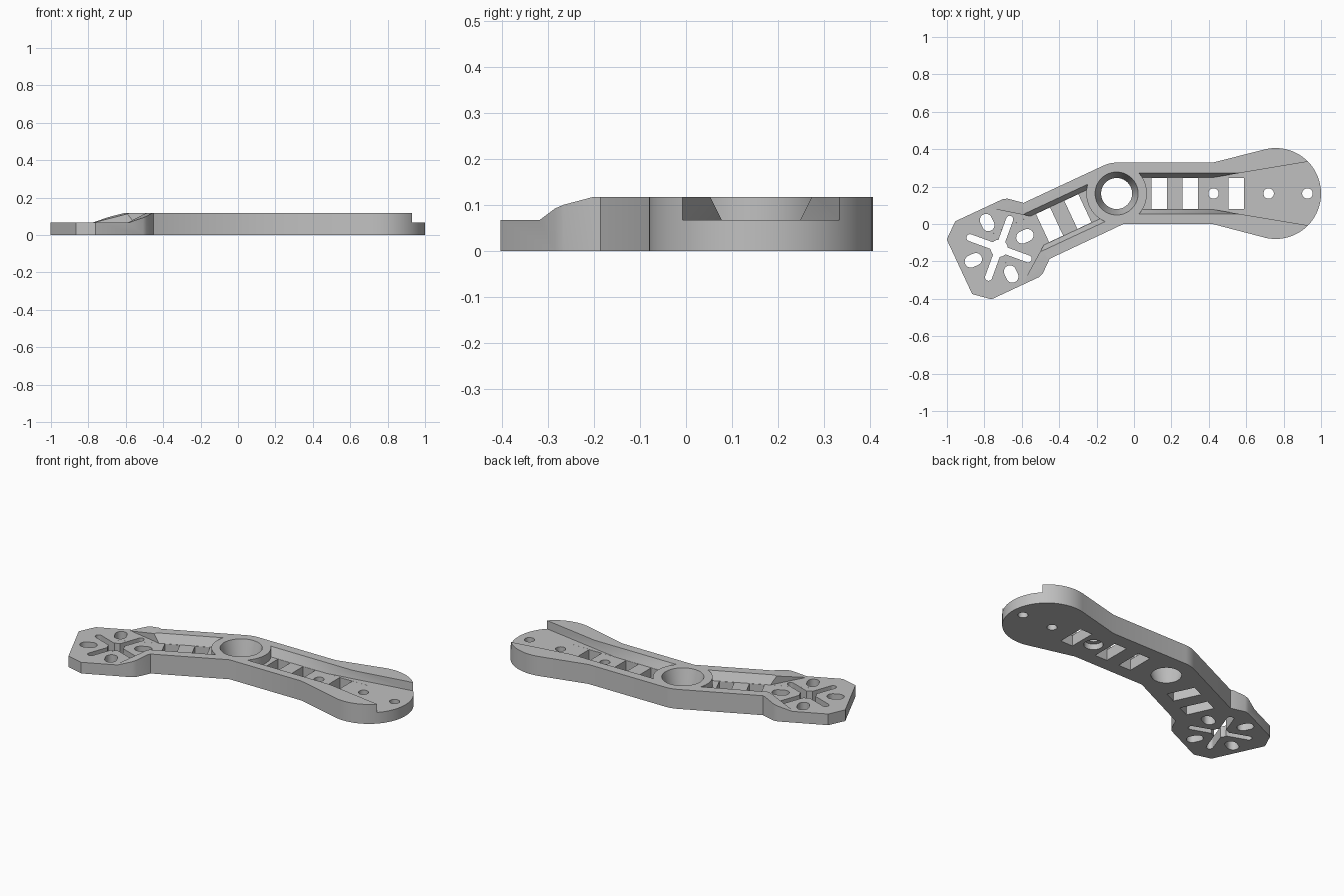
import bpy
import bmesh
from math import sin, cos, radians, pi
from mathutils import Matrix, Vector

if "Cube" in bpy.data.objects:
    bpy.data.objects.remove(bpy.data.objects["Cube"])

HEIGHT, FLOOR, TOP = 0.117, 0.067, 0.167
HALF = 0.165                       # half width of the arms
HUB = Vector((-0.093, 0.163, 0))
STRAIGHT = Matrix.Translation(HUB)                       # arm towards +x
ANGLED = STRAIGHT @ Matrix.Rotation(radians(25), 4, "Z")  # arm towards the mount
ORDER = {"x": (2, 0, 1), "y": (0, 2, 1), "z": (0, 1, 2)}


def arc(center, radius, start, end, steps):
    """Points on an arc, angles in degrees."""
    angles = [radians(start + (end - start) * i / steps) for i in range(steps + 1)]
    return [(center[0] + radius * cos(a), center[1] + radius * sin(a)) for a in angles]


def prism(name, points, low, high, frame=Matrix(), axis="z"):
    """Extrude a flat profile along an axis of the frame."""
    bm = bmesh.new()
    rings = []
    for depth in (low, high):
        ring = []
        for p in points:
            raw = (p[0], p[1], depth)
            ring.append(bm.verts.new(frame @ Vector([raw[i] for i in ORDER[axis]])))
        bm.faces.new(ring)
        rings.append(ring)
    for i in range(len(points)):
        j = (i + 1) % len(points)
        bm.faces.new((rings[0][i], rings[0][j], rings[1][j], rings[1][i]))
    return finish(name, bm)


def cone(name, center, r_low, r_high, low, high, sides=48):
    """Upright cone or cylinder."""
    bm = bmesh.new()
    place = Matrix.Translation((center[0], center[1], (low + high) / 2))
    bmesh.ops.create_cone(bm, cap_ends=True, segments=sides, radius1=r_low,
                          radius2=r_high, depth=high - low, matrix=place)
    return finish(name, bm)


def finish(name, bm):
    bmesh.ops.recalc_face_normals(bm, faces=bm.faces)
    if bm.calc_volume(signed=True) < 0:
        bmesh.ops.reverse_faces(bm, faces=bm.faces)
    mesh = bpy.data.meshes.new(name)
    bm.to_mesh(mesh)
    bm.free()
    obj = bpy.data.objects.new(name, mesh)
    bpy.context.collection.objects.link(obj)
    return obj


def measure(mesh):
    """Volume and number of open or doubled edges."""
    bm = bmesh.new()
    bm.from_mesh(mesh)
    result = bm.calc_volume(signed=True), sum(not e.is_manifold for e in bm.edges)
    bm.free()
    return result


def cut(target, cutter):
    """Subtract the cutter with the solver giving the cleanest solid."""
    cutter.hide_render = True
    before = measure(target.data)[0]
    mod = target.modifiers.new("cut", "BOOLEAN")
    mod.operation = "DIFFERENCE"
    mod.object = cutter
    best, fewest = None, None
    for solver in ("MANIFOLD", "EXACT", "FLOAT"):
        mod.solver = solver
        bpy.context.view_layer.update()
        evaluated = target.evaluated_get(bpy.context.evaluated_depsgraph_get())
        mesh = bpy.data.meshes.new_from_object(evaluated)
        volume, flaws = measure(mesh)
        if before * 0.4 < volume < before * 0.99999 and (best is None or flaws < fewest):
            best, fewest = mesh, flaws
        if fewest == 0:
            break
    target.modifiers.remove(mod)
    if best:
        target.data = best
    bpy.data.objects.remove(cutter)


def mirrored(points):
    """Close a half profile across its long axis."""
    return points + [(x, -y) for x, y in reversed(points)]


def capsule(half, radius, angle, center):
    """Rounded slot outline."""
    pts = arc((half, 0), radius, -90, 90, 10) + arc((-half, 0), radius, 90, 270, 10)
    c, s = cos(angle), sin(angle)
    return [(center[0] + x * c - y * s, center[1] + x * s + y * c) for x, y in pts]


def to_world(points):
    return [tuple((ANGLED @ Vector((x, y, 0)))[:2]) for x, y in points]


# Body outline: rounded end, hub corner and mount
END = (0.757, 0.163)
end_arc = arc(END, 0.243, -102.8, 102.8, 48)
mount_side = [(-0.472, HALF), (-0.54, 0.222), (-0.565, 0.23), (-0.845, 0.23), (-0.927, 0.161)]
outline = [(-0.056, 0), (0.42, 0)] + end_arc + [(0.42, 0.328)]
outline += arc(HUB, HALF, 90, 115, 6) + to_world(mirrored(mount_side))
body = prism("bent_arm", outline, 0, HEIGHT)

# Mount lowered to floor height with a ramp up to the arm
ramp = [(-1.2, FLOOR), (-0.645, FLOOR), (-0.486, HEIGHT), (-0.327, TOP), (-1.2, TOP)]
cut(body, prism("ramp_cutter", ramp, -0.5, 0.5, ANGLED, "y"))

# Channels with sloping walls, stopping at the round hub
deep = FLOOR - 0.0003
section = [(-0.085, deep), (0.085, deep), (0.135, TOP), (-0.135, TOP)]
for frame, low, high in ((STRAIGHT, 0, 0.79), (ANGLED, -0.7, 0)):
    channel = prism("channel_cutter", section, low, high, frame, "x")
    cut(channel, cone("hub_keeper", HUB, 0.162, 0.162, -0.1, 0.3, 64))
    cut(body, channel)

# Flared openings at both channel ends
end_flare = mirrored([(0.393, 0.065), (1.143, 0.19)])
mount_flare = mirrored([(-0.46, 0.078), (-0.68, 0.24)])
cut(body, prism("end_flare_cutter", end_flare, FLOOR, TOP, STRAIGHT))
cut(body, prism("mount_flare_cutter", mount_flare, FLOOR - 0.0001, TOP, ANGLED))

# Tapered hub bore
cut(body, cone("bore_cutter", HUB, 0.0775, 0.1205, -0.02, HEIGHT + 0.02, 64))

# Rectangular windows in the channel floors
windows = [(STRAIGHT, 0.186), (STRAIGHT, 0.353), (STRAIGHT, 0.598),
           (ANGLED, -0.27), (ANGLED, -0.437)]
for frame, start in windows:
    rect = mirrored([(start, 0.083), (start + 0.083, 0.083)])
    cut(body, prism("window_cutter", rect, -0.1, 0.1, frame))

# Screw holes, the first one counterbored from below
for x in (0.425, 0.72, 0.927):
    cut(body, cone("screw_cutter", (x, END[1]), 0.028, 0.028, -0.1, 0.2, 24))
cut(body, cone("counterbore_cutter", (0.425, END[1]), 0.053, 0.053, -0.1, 0.035, 32))

# Mount cutouts: crossed slots, centre hole and four oval holes
MOUNT = (-0.693, 0)
cut(body, cone("centre_cutter", to_world([MOUNT])[0], 0.046, 0.046, -0.1, 0.2, 32))
for i in range(2):
    slot = capsule(0.165, 0.019, pi / 4 + i * pi / 2, MOUNT)
    cut(body, prism("slot_cutter", slot, -0.1, 0.2, ANGLED))
for i in range(4):
    a = i * pi / 2
    spot = (MOUNT[0] + 0.152 * cos(a), MOUNT[1] + 0.152 * sin(a))
    oval = capsule(0.015, 0.033, a, spot)
    cut(body, prism("oval_cutter", oval, -0.1, 0.2, ANGLED))

# Grey material and shading
grey = bpy.data.materials.new("plain grey")
grey.use_nodes = True
color = (0.53, 0.53, 0.53, 1)
grey.diffuse_color = color
grey.node_tree.nodes["Principled BSDF"].inputs["Base Color"].default_value = color
body.data.materials.clear()
body.data.materials.append(grey)
for face in body.data.polygons:
    face.material_index = 0
bpy.ops.object.select_all(action="DESELECT")
body.select_set(True)
bpy.context.view_layer.objects.active = body
bpy.ops.object.shade_smooth_by_angle(angle=radians(30))
